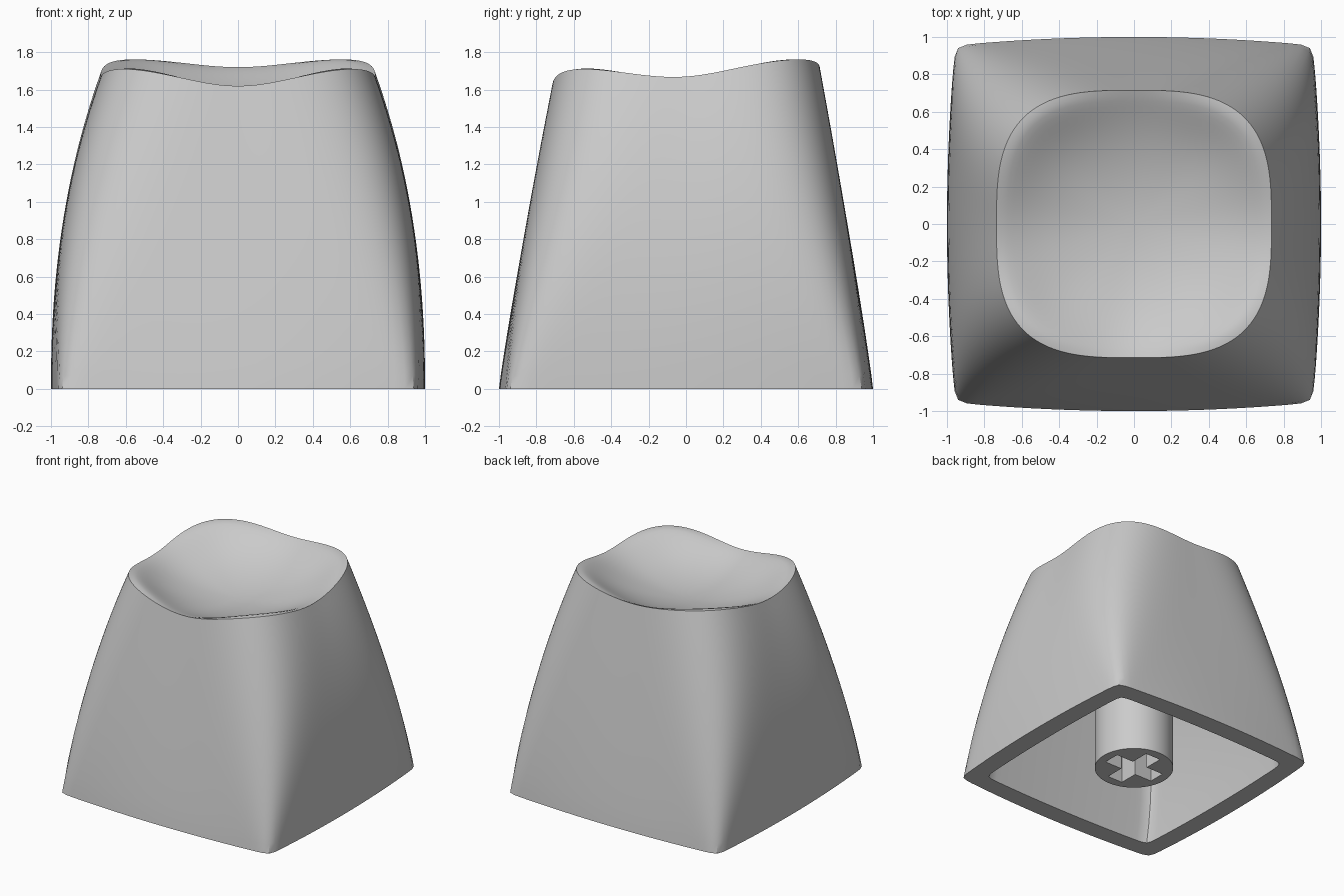
import bpy, bmesh, math

SEGS = 192
TILT = 0.07          # rise of the top towards the back
DISH_Z = 1.49        # lowest level of the dish
ANGLES = [2 * math.pi * i / SEGS for i in range(SEGS)]

cube = bpy.data.objects.get("Cube")
if cube:
    bpy.data.objects.remove(cube, do_unlink=True)

grey = bpy.data.materials.new("light grey plastic")
grey.use_nodes = True
colour = (0.6, 0.6, 0.6, 1)
grey.diffuse_color = colour
grey.node_tree.nodes["Principled BSDF"].inputs["Base Color"].default_value = colour


def finish(bm, name):
    """Turn a bmesh into a smooth object with sharp edges kept."""
    bmesh.ops.recalc_face_normals(bm, faces=bm.faces[:])
    mesh = bpy.data.meshes.new(name)
    bm.to_mesh(mesh)
    bm.free()
    mesh.materials.append(grey)
    ob = bpy.data.objects.new(name, mesh)
    bpy.context.collection.objects.link(ob)
    bpy.ops.object.select_all(action='DESELECT')
    ob.select_set(True)
    bpy.context.view_layer.objects.active = ob
    bpy.ops.object.shade_smooth_by_angle(angle=math.radians(32))
    return ob


def bridge(bm, a, b):
    for i in range(len(a)):
        j = (i + 1) % len(a)
        bm.faces.new((a[i], a[j], b[j], b[i]))


def outline(a, hx, hy, power, bulge):
    """Point on a rounded square whose sides bow outwards."""
    c, s = math.cos(a), math.sin(a)
    r = (abs(c) ** power + abs(s) ** power) ** (-1 / power)
    u, v = r * c, r * s
    return hx * u * (1 - bulge * v * v), hy * v * (1 - bulge * u * u)


def wall_point(a, t):
    """Outer wall, from the base (t = 0) to the rim (t = 1)."""
    power = 1 / (1 / 40 + (1 / 3.1 - 1 / 40) * t)
    return outline(a, 1 - 0.265 * t ** 2.25, 1 - 0.285 * t ** 1.1,
                   power, 0.045 * (1 - t))


def rim_height(a):
    y = wall_point(a, 1)[1]
    corner = math.sin(2 * a) ** 2
    return 1.67 + TILT * y + (0.065 - 0.025 * y) * corner


def inner_ring(t):
    return [(*outline(a, 0.84 - 0.24 * t ** 2, 0.84 - 0.26 * t, 40 - 34 * t, 0.03),
             1.3 * t) for a in ANGLES]


def outer_ring(t):
    return [(*wall_point(a, t), t * rim_height(a)) for a in ANGLES]


def dish_ring(s):
    ring = []
    for a in ANGLES:
        x, y = (s * k for k in wall_point(a, 1))
        edge = rim_height(a) - TILT * wall_point(a, 1)[1]
        lip = 0.15 + 0.35 * math.sin(2 * a) ** 2
        f = s ** 2 + lip * (s ** 6 - s ** 12)
        ring.append((x, y, DISH_Z + TILT * y + (edge - DISH_Z) * f))
    return ring


# Hollow cap: inside wall downwards, outside wall upwards, then the dish
rings = [inner_ring(1 - i / 8) for i in range(9)]
rings += [outer_ring(i / 24) for i in range(25)]
rings += [dish_ring(1 - i / 24) for i in range(1, 24)]
bm = bmesh.new()
loops = [[bm.verts.new(p) for p in ring] for ring in rings]
for a, b in zip(loops, loops[1:]):
    bridge(bm, a, b)
bm.faces.new(loops[0])
pole = bm.verts.new((0, 0, DISH_Z))
for i, v in enumerate(loops[-1]):
    bm.faces.new((v, loops[-1][(i + 1) % SEGS], pole))
finish(bm, "cap_shell")

# Mounting stem: round post with a cross-shaped socket in its lower end
R, LONG, HALF = 0.305, 0.23, 0.07
BOTTOM, SOCKET, TOP = 0.02, 0.45, 1.32
circle = [(R * math.cos(2 * math.pi * i / 64), R * math.sin(2 * math.pi * i / 64))
          for i in range(64)]
cross = []
for k in range(4):
    c, s = round(math.cos(k * math.pi / 2)), round(math.sin(k * math.pi / 2))
    for x, y in ((LONG, -HALF), (LONG, HALF), (HALF, HALF)):
        cross.append((c * x - s * y, s * x + c * y))

bm = bmesh.new()


def level(points, z):
    return [bm.verts.new((x, y, z)) for x, y in points]


post_low, post_high = level(circle, BOTTOM), level(circle, TOP)
hole_low, hole_high = level(cross, BOTTOM), level(cross, SOCKET)
bridge(bm, post_low, post_high)
bridge(bm, hole_low, hole_high)
bm.faces.new(post_high)
bm.faces.new(hole_high)
edges = [bm.edges.get((ring[i - 1], ring[i]))
         for ring in (post_low, hole_low) for i in range(len(ring))]
bmesh.ops.triangle_fill(bm, edges=edges, use_beauty=True, normal=(0, 0, -1))
finish(bm, "mounting_stem")
